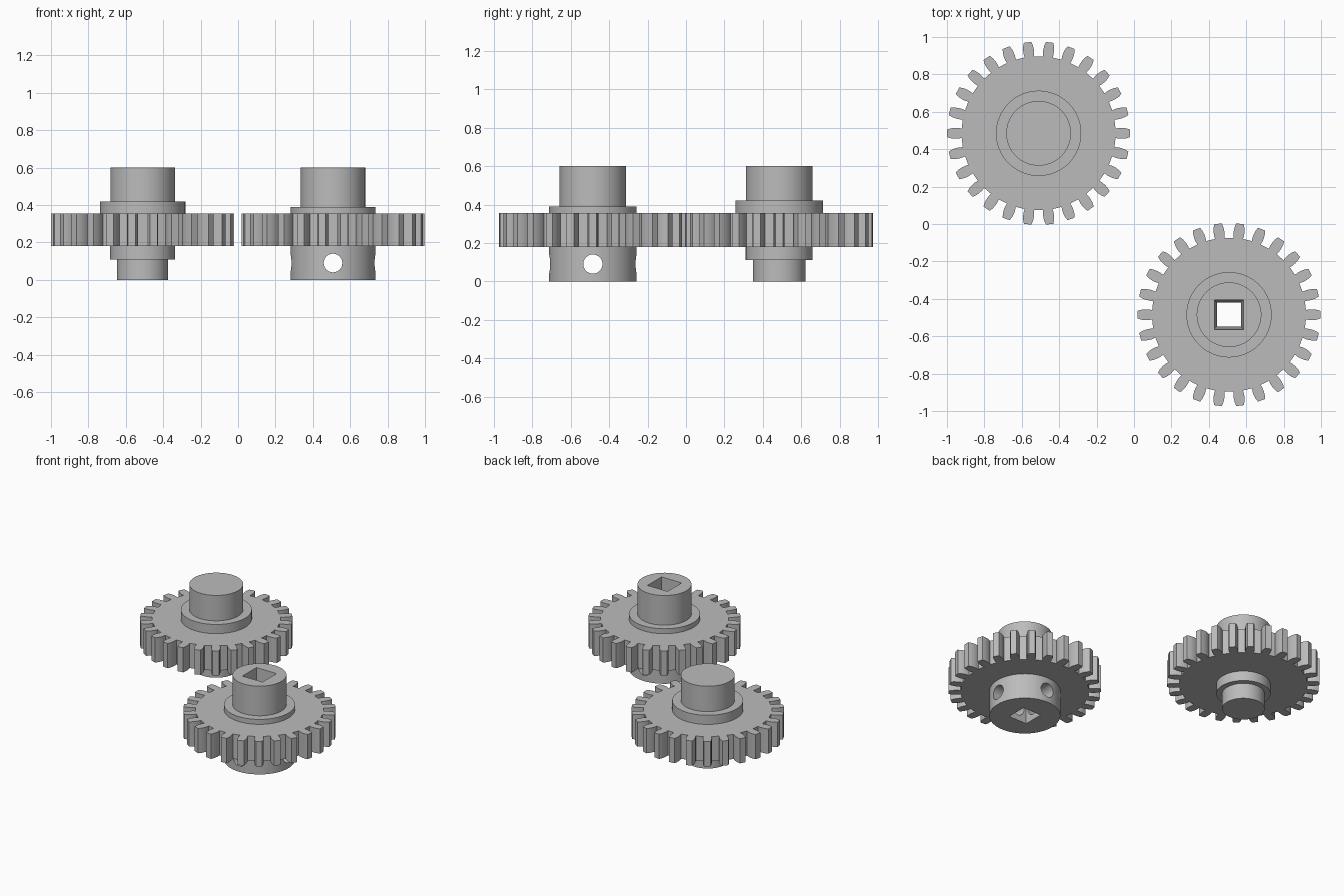
import bpy, bmesh, math
from mathutils import Matrix

if "Cube" in bpy.data.objects:
    bpy.data.objects.remove(bpy.data.objects["Cube"])

TEETH, ROOT, TIP = 26, 0.412, 0.49
Z0, Z1 = 0.18, 0.355          # gear thickness range

steel = bpy.data.materials.new("steel_gray")
steel.diffuse_color = (0.5, 0.5, 0.5, 1)
steel.use_nodes = True
steel.node_tree.nodes["Principled BSDF"].inputs["Base Color"].default_value = steel.diffuse_color


def make_object(name, bm):
    bmesh.ops.recalc_face_normals(bm, faces=bm.faces)
    me = bpy.data.meshes.new(name)
    bm.to_mesh(me)
    bm.free()
    me.materials.append(steel)
    ob = bpy.data.objects.new(name, me)
    bpy.context.collection.objects.link(ob)
    return ob


def loft(name, rings):
    """Closed solid through rings of matching points."""
    bm = bmesh.new()
    loops = [[bm.verts.new(p) for p in ring] for ring in rings]
    n = len(loops[0])
    for a, b in zip(loops, loops[1:]):
        for i in range(n):
            j = (i + 1) % n
            bm.faces.new((a[i], a[j], b[j], b[i]))
    bm.faces.new(loops[0])
    bm.faces.new(loops[-1])
    return make_object(name, bm)


def gear_disc(name, cx, cy):
    # half outline of a tooth: (radius, half width), slightly undercut at the root
    side = [(ROOT, 0.025), (0.43, 0.0285), (0.448, 0.029), (0.47, 0.0265), (TIP, 0.020)]
    tooth = [(r, -w) for r, w in side] + [(r, w) for r, w in reversed(side)]
    outline = []
    for k in range(TEETH):
        a = 2 * math.pi * k / TEETH
        for r, w in tooth:
            t = a + math.asin(w / r)
            outline.append((cx + r * math.cos(t), cy + r * math.sin(t)))
    return loft(name, [[(x, y, z) for x, y in outline] for z in (Z0, Z1)])


def stepped_hub(name, cx, cy, profile, seg=64):
    return loft(name, [[(cx + r * math.cos(2 * math.pi * i / seg),
                         cy + r * math.sin(2 * math.pi * i / seg), z)
                        for i in range(seg)] for r, z in profile])


def square_bore(cx, cy):
    # bore drafted from both ends
    return loft("bore_cutter", [[(cx + sx * h, cy + sy * h, z)
                for sx, sy in ((-1, -1), (1, -1), (1, 1), (-1, 1))]
                for h, z in ((0.072, -0.01), (0.064, 0.2), (0.079, 0.61))])


def cross_hole(cx, cy, axis):
    bm = bmesh.new()
    bmesh.ops.create_cone(bm, cap_ends=True, segments=32, radius1=0.05, radius2=0.05, depth=0.6)
    turn = Matrix.Rotation(math.pi / 2, 4, axis)
    bmesh.ops.transform(bm, verts=bm.verts, matrix=Matrix.Translation((cx, cy, 0.09)) @ turn)
    return make_object("pin_hole_cutter", bm)


def combine(base, tool, op):
    bpy.context.view_layer.objects.active = base
    mod = base.modifiers.new(op, 'BOOLEAN')
    mod.operation, mod.solver, mod.object = op, 'EXACT', tool
    bpy.ops.object.modifier_apply(modifier=mod.name)
    bpy.data.objects.remove(tool, do_unlink=True)


def finish(ob):
    bpy.ops.object.select_all(action='DESELECT')
    ob.select_set(True)
    bpy.context.view_layer.objects.active = ob
    bpy.ops.object.shade_smooth_by_angle(angle=math.radians(20))


# Solid gear with stepped shaft ends
cx, cy = -0.51, 0.485
solid = gear_disc("solid_gear", cx, cy)
combine(solid, stepped_hub("solid_hub", cx, cy, [
    (0.137, 0), (0.137, 0.11), (0.174, 0.11), (0.174, 0.27),
    (0.228, 0.27), (0.228, 0.42), (0.173, 0.42), (0.173, 0.6)]), 'UNION')
finish(solid)

# Bored gear with a square bore and crossed pin holes in the lower hub
cx, cy = 0.508, -0.485
bored = gear_disc("bored_gear", cx, cy)
combine(bored, stepped_hub("bored_hub", cx, cy, [
    (0.228, 0), (0.228, 0.39), (0.173, 0.39), (0.173, 0.6)]), 'UNION')
combine(bored, square_bore(cx, cy), 'DIFFERENCE')
for axis in "XY":
    combine(bored, cross_hole(cx, cy, axis), 'DIFFERENCE')
finish(bored)
